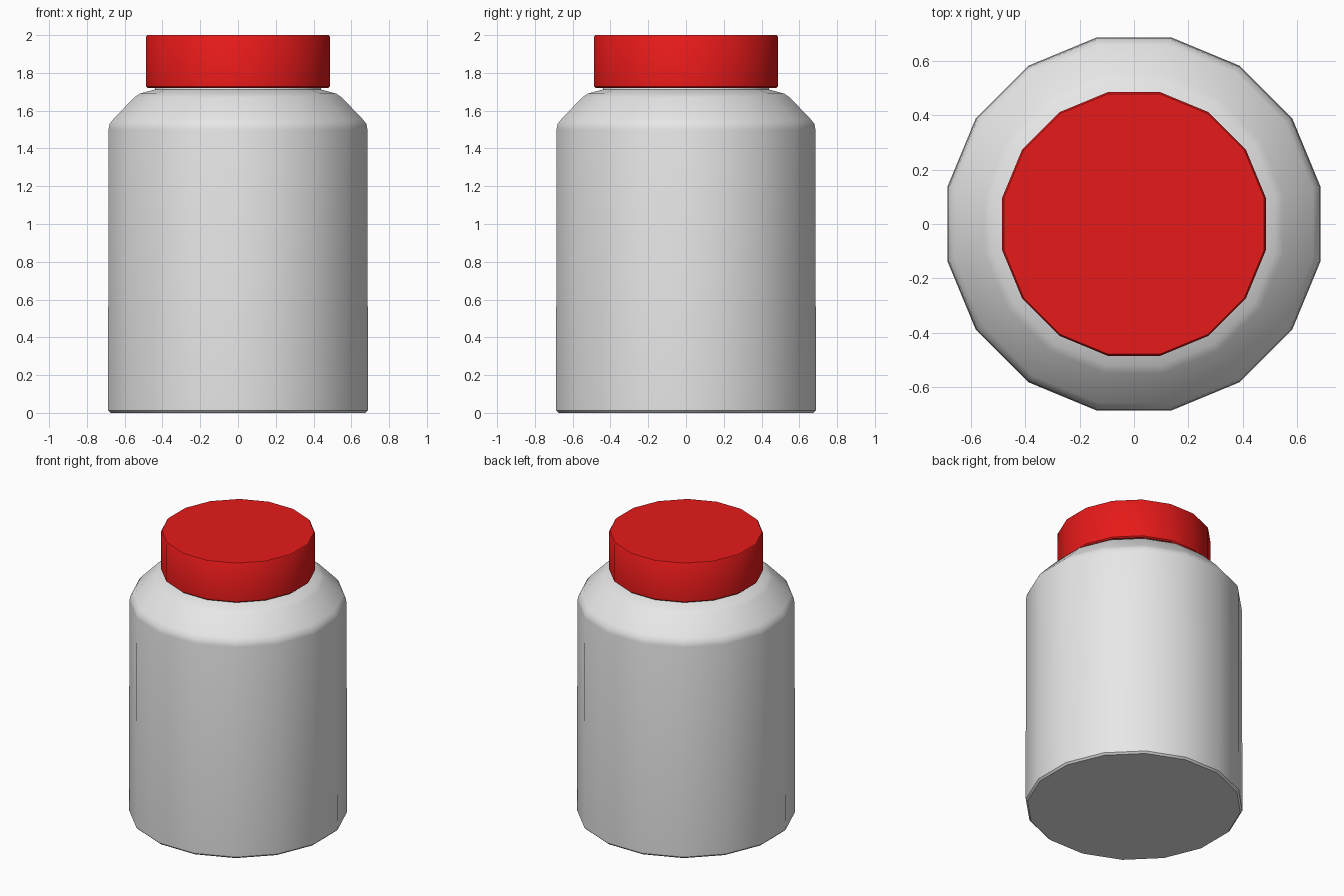
import bpy, bmesh, math

cube = bpy.data.objects.get("Cube")
if cube:
    bpy.data.objects.remove(cube, do_unlink=True)

SIDES = 16


def material(name, rgb):
    mat = bpy.data.materials.new(name)
    mat.use_nodes = True
    mat.diffuse_color = (*rgb, 1)
    mat.node_tree.nodes["Principled BSDF"].inputs["Base Color"].default_value = (*rgb, 1)
    return mat


def lathe(name, profile, mat):
    """Spin a profile of (flat-to-centre distance, height) into a capped solid."""
    bm = bmesh.new()
    stretch = 1 / math.cos(math.pi / SIDES)
    rings = []
    for dist, z in profile:
        r = dist * stretch
        angles = [(i + 0.5) * math.tau / SIDES for i in range(SIDES)]
        rings.append([bm.verts.new((r * math.cos(a), r * math.sin(a), z)) for a in angles])
    for low, high in zip(rings, rings[1:]):
        for i in range(SIDES):
            j = (i + 1) % SIDES
            bm.faces.new((low[i], low[j], high[j], high[i]))
    bm.faces.new(rings[0][::-1])
    bm.faces.new(rings[-1])
    mesh = bpy.data.meshes.new(name)
    bm.to_mesh(mesh)
    bm.free()
    mesh.materials.append(mat)
    obj = bpy.data.objects.new(name, mesh)
    bpy.context.collection.objects.link(obj)
    bpy.ops.object.select_all(action='DESELECT')
    obj.select_set(True)
    bpy.context.view_layer.objects.active = obj
    bpy.ops.object.shade_smooth_by_angle(angle=math.radians(40))
    return obj


white = material("white plastic", (0.8, 0.8, 0.8))
red = material("red plastic", (0.8, 0.01, 0.01))

# Jar with rounded shoulder and a short neck reaching into the lid
lathe("jar_body", [(0.675, 0), (0.687, 0.012), (0.688, 0.03), (0.685, 1.50),
                   (0.68, 1.53), (0.66, 1.555), (0.55, 1.67), (0.52, 1.69),
                   (0.44, 1.712), (0.43, 1.76)], white)

# Screw lid with slightly softened rims
lathe("lid", [(0.478, 1.72), (0.486, 1.728), (0.486, 1.992), (0.48, 2.0)], red)
